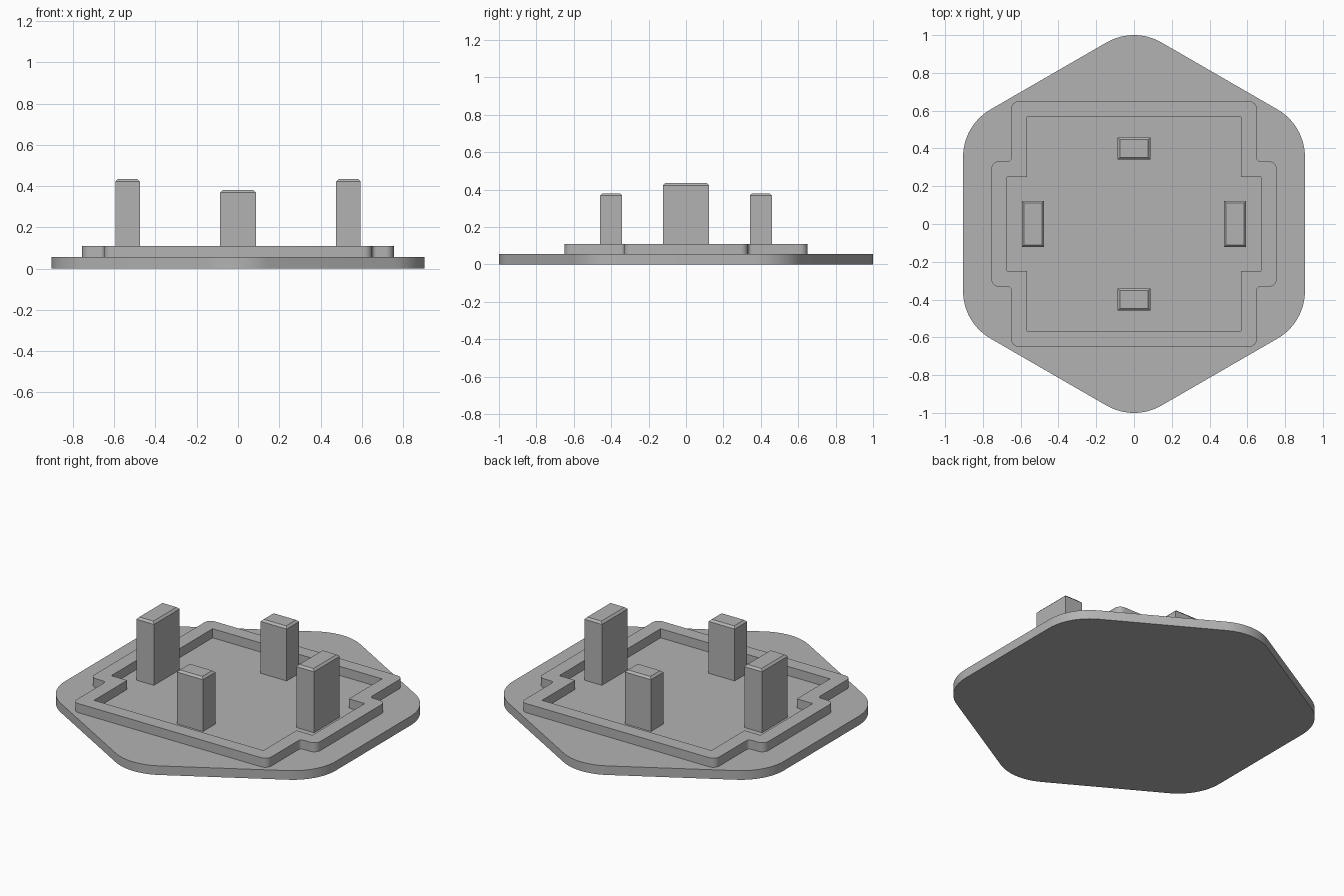
import bpy
import bmesh
from math import sin, cos, pi, radians
from mathutils import Vector

cube = bpy.data.objects.get("Cube")
if cube:
    bpy.data.objects.remove(cube, do_unlink=True)

grey = bpy.data.materials.new("plain grey")
grey.use_nodes = True
colour = (0.45, 0.45, 0.45, 1)
grey.diffuse_color = colour
grey.node_tree.nodes["Principled BSDF"].inputs["Base Color"].default_value = colour

BASE_TOP = 0.055
RING_TOP = 0.11


def rounded(corners, radii, steps):
    """Replace each corner of a polygon with a tangent arc."""
    out = []
    for i, (corner, r) in enumerate(zip(corners, radii)):
        p = Vector(corner)
        a = (Vector(corners[i - 1]) - p).normalized()
        b = (Vector(corners[(i + 1) % len(corners)]) - p).normalized()
        if r == 0:
            out.append(p)
            continue
        half = a.angle(b) / 2
        centre = p + (a + b).normalized() * r / sin(half)
        start = p + a * r * cos(half) / sin(half) - centre
        end = p + b * r * cos(half) / sin(half) - centre
        sweep = start.angle(end)
        for k in range(steps + 1):
            t = k / steps
            out.append(centre + (start * sin((1 - t) * sweep) + end * sin(t * sweep)) / sin(sweep))
    return out


def plate(name, outlines, z0, z1):
    """Extrude an outline, with any further outlines as holes."""
    bm = bmesh.new()
    edges = []
    for outline in outlines:
        vs = [bm.verts.new((p[0], p[1], z0)) for p in outline]
        edges += [bm.edges.new((vs[i - 1], vs[i])) for i in range(len(vs))]
    if len(outlines) == 1:
        bm.faces.new(vs)
    else:
        bmesh.ops.triangle_fill(bm, use_beauty=True, edges=edges, normal=(0, 0, 1))
    grown = bmesh.ops.extrude_face_region(bm, geom=bm.faces[:])["geom"]
    top = [v for v in grown if isinstance(v, bmesh.types.BMVert)]
    bmesh.ops.translate(bm, verts=top, vec=(0, 0, z1 - z0))
    bmesh.ops.recalc_face_normals(bm, faces=bm.faces[:])
    return finish(name, bm)


def peg(name, x, y, width, depth, top, chamfer=0.012):
    """Upright block with chamfered top edges."""
    bm = bmesh.new()
    bmesh.ops.create_cube(bm, size=1)
    bmesh.ops.scale(bm, vec=(width, depth, top - BASE_TOP), verts=bm.verts[:])
    bmesh.ops.translate(bm, vec=(x, y, (top + BASE_TOP) / 2), verts=bm.verts[:])
    rim = [e for e in bm.edges if all(v.co.z > top - 0.001 for v in e.verts)]
    bmesh.ops.bevel(bm, geom=rim, offset=chamfer, segments=1, affect='EDGES')
    return finish(name, bm)


def finish(name, bm):
    mesh = bpy.data.meshes.new(name)
    bm.to_mesh(mesh)
    bm.free()
    mesh.materials.append(grey)
    ob = bpy.data.objects.new(name, mesh)
    bpy.context.collection.objects.link(ob)
    bpy.ops.object.select_all(action='DESELECT')
    ob.select_set(True)
    bpy.context.view_layer.objects.active = ob
    bpy.ops.object.shade_smooth_by_angle(angle=radians(30))
    return ob


def cross(body, arm_x, arm_y):
    """Square with a shallow tab on its left and right sides."""
    quarter = [(arm_x, arm_y), (body, arm_y), (body, body)]
    right = [(x, -y) for x, y in reversed(quarter)] + quarter
    right = right[:3] + right[3:]
    return right + [(-x, -y) for x, y in right]


# Hexagonal base with rounded corners
apothem = 0.905
reach = apothem / cos(pi / 6)
hexagon = [(reach * sin(i * pi / 3), reach * cos(i * pi / 3)) for i in range(6)]
plate("base", [rounded(hexagon, [0.29] * 6, 12)], 0, BASE_TOP)

# Raised wall with rounded outer corners and a sharp inner edge
outer = rounded(cross(0.65, 0.755, 0.332), [0.04, 0.02, 0.04, 0.04, 0.02, 0.04] * 2, 6)
plate("raised_wall", [outer, cross(0.566, 0.672, 0.25)], BASE_TOP, RING_TOP)

# Four pegs: tall at the sides, short at front and back
for side, sign in (("left", 1), ("right", -1)):
    peg(side + "_peg", sign * 0.535, 0, 0.118, 0.245, 0.435)
for side, sign in (("back", 1), ("front", -1)):
    peg(side + "_peg", 0, sign * 0.4, 0.174, 0.118, 0.38)
